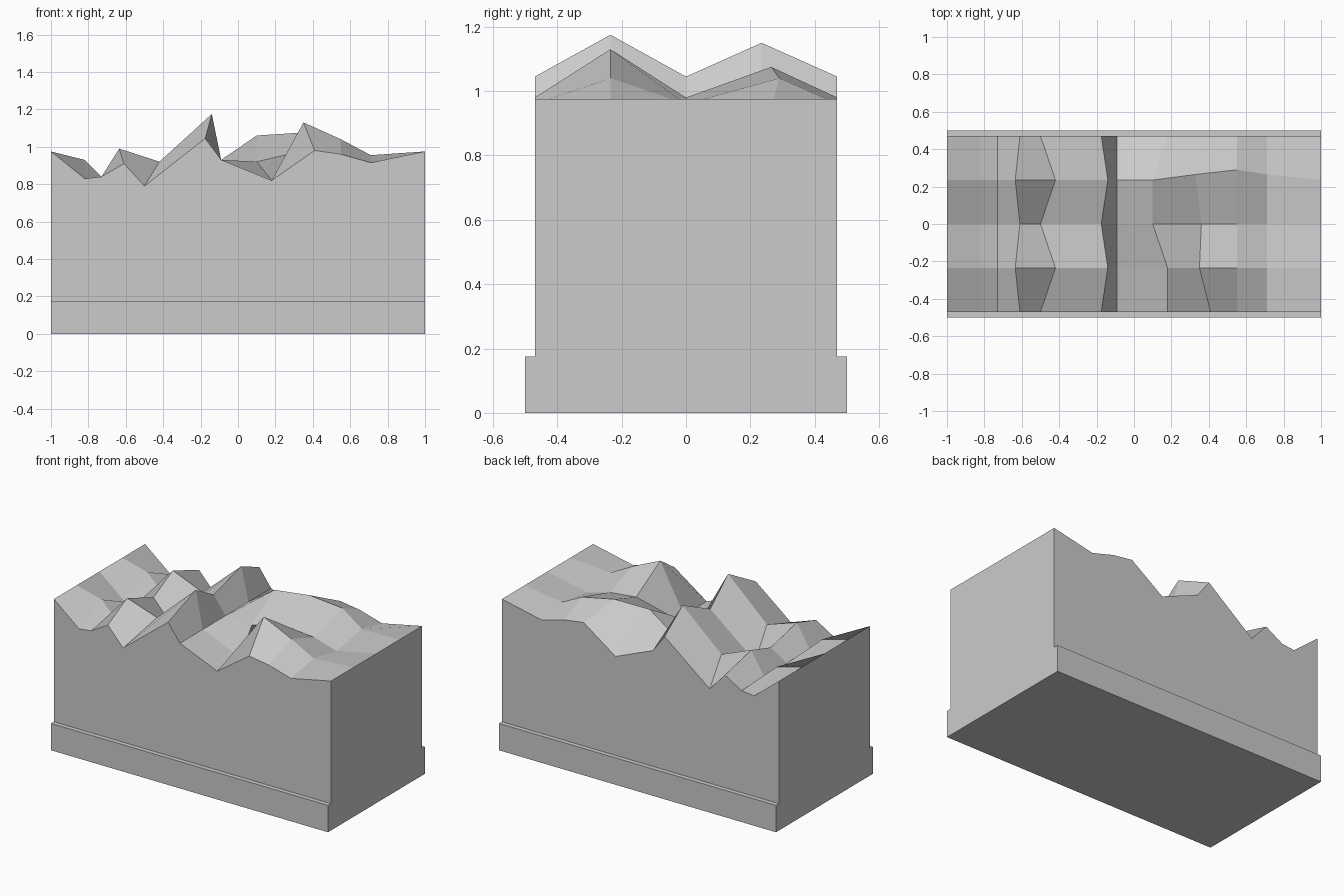
import bpy
import bmesh

default_cube = bpy.data.objects.get("Cube")
if default_cube:
    bpy.data.objects.remove(default_cube, do_unlink=True)

# One plain grey for the whole model
stone = bpy.data.materials.new("light_grey")
stone.use_nodes = True
grey = (0.6, 0.6, 0.6, 1)
stone.diffuse_color = grey
stone.node_tree.nodes["Principled BSDF"].inputs["Base Color"].default_value = grey

PLINTH_TOP = 0.175
HALF_DEPTH = 0.47

# Valley line of the terrain, from right end to left end: (x, z)
valley = [(-1, 0.975), (-0.82, 0.83), (-0.73, 0.84), (-0.61, 0.91),
          (-0.5, 0.79), (-0.175, 1.045), (-0.09, 0.93), (0.18, 0.82),
          (0.41, 0.98), (0.55, 0.96), (0.71, 0.915), (1, 0.975)]

# Shifts of single columns away from the valley line: column -> (dx, dy, dz)
shared_ridge = {1: (0, 0, 0.1), 3: (-0.025, 0, 0.08), 4: (0.08, 0, 0.13),
                5: (0.035, 0, 0.13), 9: (0, 0, 0.08), 10: (0, 0, 0.04)}
front_ridge = {**shared_ridge, 8: (-0.06, 0, 0.15)}
middle_dip = {7: (-0.08, 0, 0.1), 8: (-0.05, 0, 0)}
back_ridge = {**shared_ridge,
              4: (0.08, 0, 0.115), 5: (0.035, 0, 0.105),
              7: (-0.08, 0, 0.24), 8: (-0.08, 0.03, 0.095),
              9: (0, 0.055, 0.08), 10: (0, 0.03, 0.04)}


def terrain_row(bm, y, shifts):
    """Add one row of terrain points running along x."""
    row = []
    for column, (x, z) in enumerate(valley):
        dx, dy, dz = shifts.get(column, (0, 0, 0))
        row.append(bm.verts.new((x + dx, y + dy, z + dz)))
    return row


def finish(bm, name):
    """Turn a bmesh into a flat shaded object."""
    bmesh.ops.recalc_face_normals(bm, faces=bm.faces[:])
    mesh = bpy.data.meshes.new(name)
    bm.to_mesh(mesh)
    bm.free()
    mesh.materials.append(stone)
    part = bpy.data.objects.new(name, mesh)
    bpy.context.scene.collection.objects.link(part)
    return part


# Terrain block: faceted top with straight walls below
bm = bmesh.new()
row_shifts = [{}, front_ridge, middle_dip, back_ridge, {}]
rows = [terrain_row(bm, HALF_DEPTH * (index / 2 - 1), shifts)
        for index, shifts in enumerate(row_shifts)]
for near, far in zip(rows, rows[1:]):
    for i in range(len(valley) - 1):
        bm.faces.new((near[i], near[i + 1], far[i + 1], far[i]))

rim_lines = [rows[0], [row[-1] for row in rows],
             rows[-1][::-1], [row[0] for row in reversed(rows)]]
corners = [bm.verts.new((line[0].co.x, line[0].co.y, PLINTH_TOP))
           for line in rim_lines]
for side, line in enumerate(rim_lines):
    following = corners[(side + 1) % len(corners)]
    bm.faces.new([corners[side], following] + line[::-1])
bm.faces.new(corners[::-1])
finish(bm, "terrain_block")

# Plinth: slightly deeper slab under the terrain
bm = bmesh.new()
bmesh.ops.create_cube(bm, size=1)
bmesh.ops.scale(bm, vec=(2, 1, PLINTH_TOP), verts=bm.verts[:])
bmesh.ops.translate(bm, vec=(0, 0, PLINTH_TOP / 2), verts=bm.verts[:])
finish(bm, "plinth")
